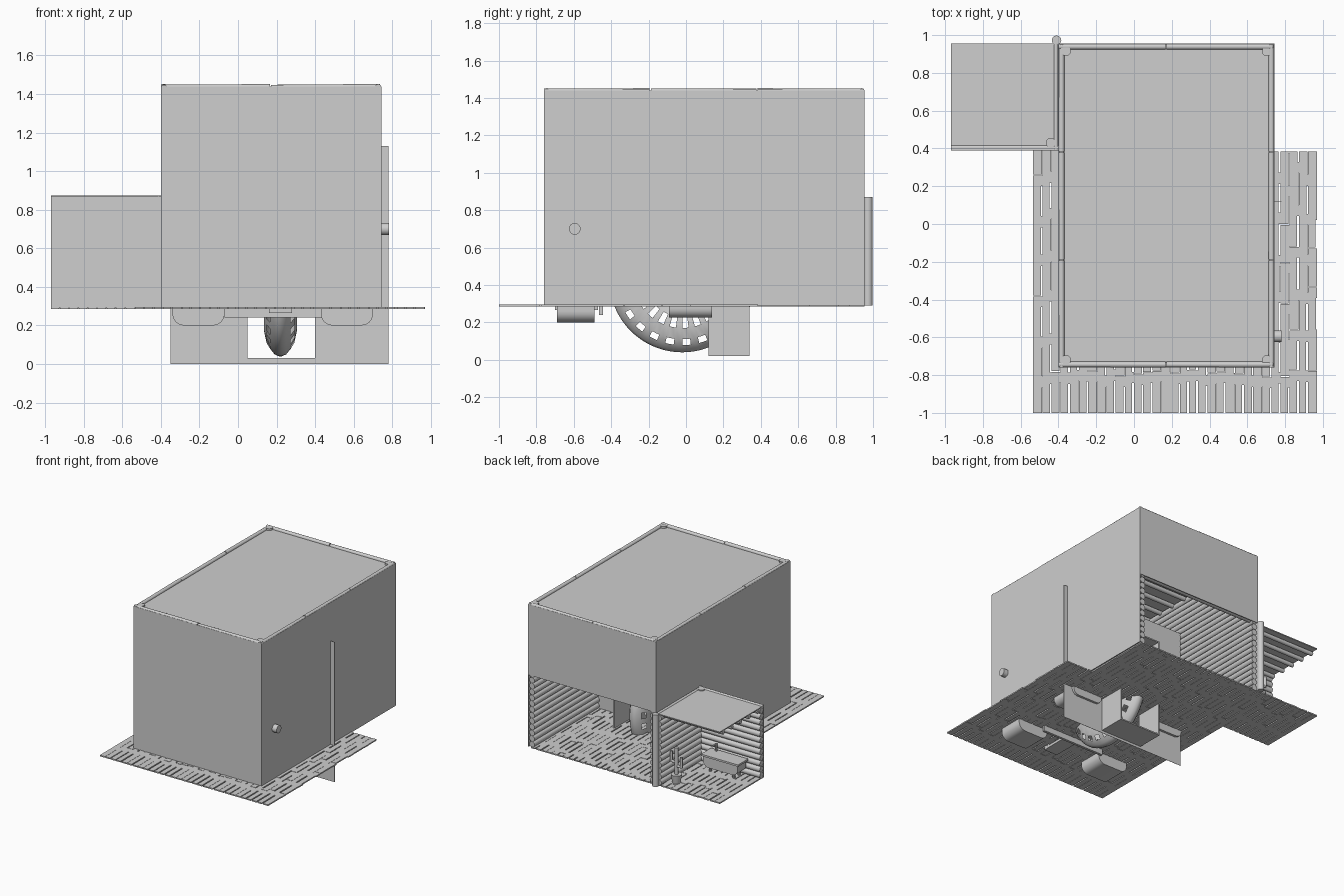
import bpy, bmesh, math, random
from mathutils import Vector, Matrix

random.seed(4)
if "Cube" in bpy.data.objects:
    bpy.data.objects.remove(bpy.data.objects["Cube"], do_unlink=True)

grey = bpy.data.materials.new("plain grey")
grey.use_nodes = True
grey.diffuse_color = (0.62, 0.62, 0.62, 1)
grey.node_tree.nodes["Principled BSDF"].inputs["Base Color"].default_value = (0.62, 0.62, 0.62, 1)


def box(bm, x, y, z):
    """Box from (low, high) pairs."""
    size = [b - a for a, b in (x, y, z)]
    mid = [(a + b) / 2 for a, b in (x, y, z)]
    bmesh.ops.create_cube(bm, size=1, matrix=Matrix.Translation(mid) @ Matrix.Diagonal((*size, 1)))


def log(bm, a, b, r, sides=12):
    """Round bar between two points."""
    a, b = Vector(a), Vector(b)
    turn = (b - a).to_track_quat('Z', 'Y').to_matrix().to_4x4()
    bmesh.ops.create_cone(bm, cap_ends=True, segments=sides, radius1=r, radius2=r,
                          depth=(b - a).length, matrix=Matrix.Translation((a + b) / 2) @ turn)


def log_wall(bm, a, b, low, high):
    """Stack of logs between two plan points."""
    count = round((high - low) / 0.048)
    step = (high - low) / count
    for i in range(count):
        z = low + step * (i + 0.5)
        log(bm, (*a, z), (*b, z), step / 2)


def trough(bm, x, y, z, r):
    """Block along y with rounded lower edges."""
    ring = [(x[0], z[1])]
    for cx, start in ((x[0] + r, math.pi), (x[1] - r, 1.5 * math.pi)):
        for i in range(7):
            t = start + i * math.pi / 12
            ring.append((cx + r * math.cos(t), z[0] + r + r * math.sin(t)))
    ring.append((x[1], z[1]))
    face = bm.faces.new([bm.verts.new((px, y[0], pz)) for px, pz in ring])
    moved = bmesh.ops.extrude_face_region(bm, geom=[face])["geom"]
    bmesh.ops.translate(bm, vec=(0, y[1] - y[0], 0),
                        verts=[v for v in moved if isinstance(v, bmesh.types.BMVert)])
    bm.faces.new([v for v in face.verts]) if not face.is_valid else None


def finish(name, bm, smooth=False):
    bmesh.ops.recalc_face_normals(bm, faces=bm.faces)
    mesh = bpy.data.meshes.new(name)
    bm.to_mesh(mesh)
    bm.free()
    mesh.materials.append(grey)
    obj = bpy.data.objects.new(name, mesh)
    bpy.context.collection.objects.link(obj)
    if smooth:
        bpy.ops.object.select_all(action='DESELECT')
        obj.select_set(True)
        bpy.context.view_layer.objects.active = obj
        bpy.ops.object.shade_smooth_by_angle(angle=math.radians(40))


L, R, F, B = -0.40, 0.743, -0.76, 0.955    # main block
FLOOR, MID, TOP = 0.29, 0.87, 1.44
AX, AY = -0.97, 0.39                       # side porch
T = 0.006

# Main walls, open at the lower back, and flat roof
bm = bmesh.new()
box(bm, (L, R), (F, F + T), (FLOOR, TOP))
box(bm, (L, L + T), (F, B), (FLOOR, TOP))
box(bm, (R - T, R), (F, B), (FLOOR, TOP))
box(bm, (L, R), (B - T, B), (MID, TOP))
finish("main_walls", bm)
bm = bmesh.new()
box(bm, (L, R), (F, B), (TOP - 0.015, TOP - 0.007))
finish("main_roof", bm)

# Log edging and corner pegs on the roof
bm = bmesh.new()
r = 0.016


def edging(a, b, count):
    a, b = Vector(a), Vector(b)
    for i in range(count):
        tilt = Vector((0, 0, random.uniform(-0.003, 0.003)))
        log(bm, a.lerp(b, i / count) + tilt, a.lerp(b, (i + 0.99) / count) - tilt, r)


z = TOP - 0.006
for y in (F + r, B - r):
    edging((L, y, z), (R, y, z), 2)
for x in (L + r, R - r):
    edging((x, F, z), (x, B, z), 3)
for x in (L + 0.04, R - 0.04):
    for y in (F + 0.04, B - 0.04):
        log(bm, (x, y, TOP - 0.03), (x, y, TOP + 0.008), 0.026)
finish("roof_edging", bm, True)

# Plank deck: front terrace, room floor and porch floor, with short slots
bm = bmesh.new()
pitch = 0.0485
for i in range(40):
    x = AX + i * pitch
    y, y1 = -1.0, B
    if x < -0.54:
        y = AY
    elif x > R - 0.03:
        y1 = 0.385
    z = (FLOOR - 0.005, FLOOR + 0.005)
    while y < y1 - 0.01:
        slot = min(y1, y + random.uniform(0.13, 0.17))
        end = min(y1, slot + 0.06)
        gap = random.choice((0.002, 0.007, 0.01))
        box(bm, (x, x + pitch - gap), (y, slot), z)
        if end > slot:
            box(bm, (x, x + pitch), (slot, end - random.choice((0, 0, 0.004))), z)
        y = end
finish("plank_deck", bm)

# Stacked logs lining the room and the porch
bm = bmesh.new()
s = 0.026
log_wall(bm, (R - T - s, F + T), (R - T - s, B - T), FLOOR, TOP - 0.02)
log_wall(bm, (L + T + s, F + T), (L + T + s, B - T), FLOOR, TOP - 0.02)
log_wall(bm, (L + T, F + T + s), (R - T, F + T + s), FLOOR, TOP - 0.02)
log_wall(bm, (L + T, B - T - s), (R - T, B - T - s), MID, TOP - 0.02)
log_wall(bm, (L - s, AY + T), (L - s, B), FLOOR, MID - 0.012)
log_wall(bm, (AX, AY + T + s), (L, AY + T + s), FLOOR, MID - 0.012)
finish("log_lining", bm, True)

# Cross beams under both roofs
bm = bmesh.new()
for i in range(12):
    y = F + 0.1 + i * 0.138
    log(bm, (L + T, y, TOP - 0.035), (R - T, y, TOP - 0.035), 0.018)
for i in range(5):
    y = 0.46 + i * 0.11
    log(bm, (AX + 0.005, y, MID - 0.03), (L, y, MID - 0.03), 0.017)
finish("roof_beams", bm, True)

# Side porch: front panel, roof, edging and post
bm = bmesh.new()
box(bm, (AX, L), (AY, AY + T), (FLOOR, MID))
box(bm, (AX, L), (AY, B), (MID - 0.012, MID - 0.004))
finish("porch_panels", bm)
bm = bmesh.new()
log(bm, (AX, AY + 0.014, MID - 0.01), (L, AY + 0.014, MID - 0.01), 0.013)
log(bm, (L - 0.013, AY, MID - 0.01), (L - 0.013, B, MID - 0.01), 0.013)
log(bm, (L - 0.04, AY + 0.04, MID - 0.03), (L - 0.04, AY + 0.04, MID + 0.004), 0.026)
log(bm, (L - 0.01, 0.973, FLOOR), (L - 0.01, 0.973, MID), 0.025)
finish("porch_post_and_edging", bm, True)

# Cross plate with a tall opening for the wheel
DUCT = 0.82
bm = bmesh.new()
for xs, zs in (((-0.35, 0.05), (0, 1.13)), ((0.40, 0.78), (0, 1.13)),
               ((0.05, 0.40), (0, 0.025)), ((0.05, 0.40), (DUCT, 1.13))):
    box(bm, xs, (0.119, 0.121), zs)
finish("cross_plate", bm)

# Duct around the back of the wheel, open front and back
bm = bmesh.new()
for xs in ((0.038, 0.05), (0.40, 0.412)):
    box(bm, xs, (0.12, 0.34), (0.025, DUCT))
for zs in ((0.02, 0.03), (DUCT - 0.01, DUCT)):
    box(bm, (0.038, 0.412), (0.12, 0.34), zs)
finish("wheel_duct", bm)

# Slotted wheel, turned from a domed rim profile
bm = bmesh.new()
half = [(0.16, 0.06), (0.20, 0.083), (0.26, 0.085), (0.32, 0.072), (0.352, 0.053), (0.38, 0.03), (0.39, 0.008)]
profile = half + [(a, -b) for a, b in reversed(half)]
hub = Vector((0.22, -0.02, 0.43))
segments = 96
rings = []
for i in range(segments):
    t = i * math.tau / segments
    rings.append([bm.verts.new(hub + Vector((b, a * math.cos(t), a * math.sin(t)))) for a, b in profile])
slots = {1, 3, len(profile) - 3, len(profile) - 5}
for i in range(segments):
    here, there = rings[i], rings[(i + 1) % segments]
    for j in range(len(profile) - 1):
        if not (j in slots and i % 4 < 2):
            bm.faces.new((here[j], here[j + 1], there[j + 1], there[j]))
log(bm, hub - Vector((0.1, 0, 0)), hub + Vector((0.1, 0, 0)), 0.03, 16)
for i in range(4):
    t = i * math.pi / 4
    spoke = Vector((0, math.cos(t), math.sin(t))) * 0.17
    log(bm, hub - spoke, hub + spoke, 0.012, 8)
finish("slotted_wheel", bm, True)

# Rounded tanks and beam under the deck
bm = bmesh.new()
for xs in ((-0.34, -0.07), (0.43, 0.70)):
    trough(bm, xs, (-0.69, -0.49), (0.20, FLOOR), 0.06)
    trough(bm, xs, (-0.09, 0.14), (0.225, FLOOR), 0.05)
finish("under_tanks", bm, True)
bm = bmesh.new()
box(bm, (-0.07, 0.49), (-0.465, -0.445), (0.24, FLOOR))
box(bm, (0.16, 0.28), (-0.70, -0.47), (0.265, FLOOR))
finish("under_beam", bm)

# Round peg on the side wall
bm = bmesh.new()
log(bm, (R - 0.01, -0.595, 0.70), (0.782, -0.595, 0.70), 0.031, 20)
finish("side_peg", bm, True)

# Potted cactus on the porch
bm = bmesh.new()
px, py = -0.51, 0.85
bmesh.ops.create_cone(bm, cap_ends=True, segments=16, radius1=0.03, radius2=0.042, depth=0.07,
                      matrix=Matrix.Translation((px, py, 0.33)))
log(bm, (px, py, 0.36), (px, py, 0.58), 0.014)
for side, low in ((-1, 0.43), (1, 0.46)):
    ax = px + side * 0.045
    log(bm, (px, py, low), (ax, py, low), 0.01)
    log(bm, (ax, py, low - 0.005), (ax, py, low + 0.08), 0.01)
finish("potted_cactus", bm, True)

# Wash tub with feet and tap by the porch wall
bm = bmesh.new()
trough(bm, (-0.86, -0.55), (0.46, 0.57), (0.33, 0.42), 0.05)
box(bm, (-0.87, -0.54), (0.45, 0.58), (0.415, 0.43))
for x in (-0.81, -0.60):
    for y in (0.48, 0.545):
        log(bm, (x, y, FLOOR), (x, y, 0.35), 0.01, 8)
log(bm, (-0.60, 0.47, 0.42), (-0.60, 0.47, 0.49), 0.009, 8)
log(bm, (-0.60, 0.47, 0.485), (-0.60, 0.52, 0.485), 0.008, 8)
finish("wash_tub", bm, True)
